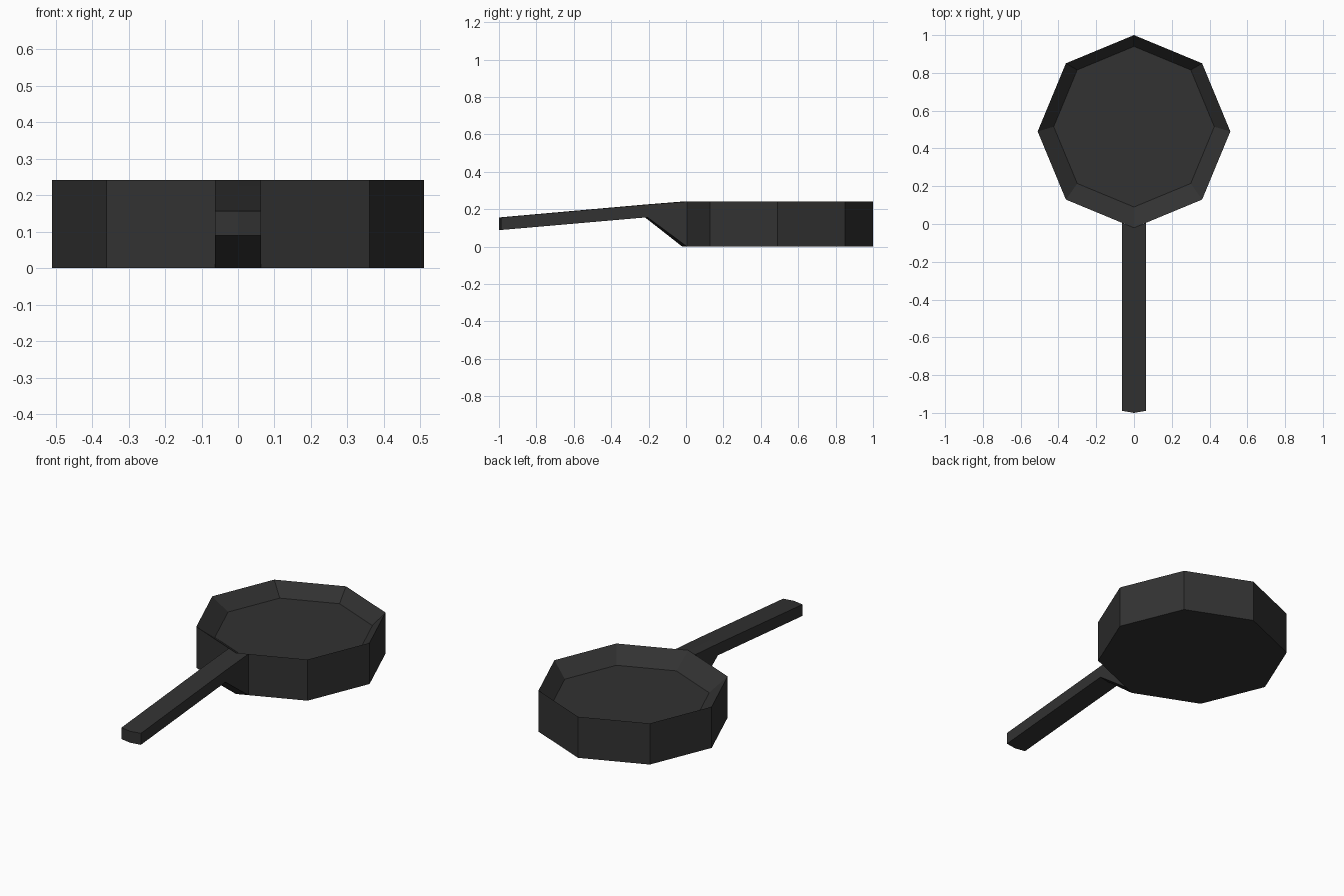
import bpy, bmesh, math

if "Cube" in bpy.data.objects:
    bpy.data.objects.remove(bpy.data.objects["Cube"])

iron = bpy.data.materials.new("dark iron")
iron.diffuse_color = (0.032, 0.032, 0.032, 1)
iron.use_nodes = True
iron.node_tree.nodes["Principled BSDF"].inputs["Base Color"].default_value = iron.diffuse_color


def finish(name, bm):
    bmesh.ops.recalc_face_normals(bm, faces=bm.faces)
    mesh = bpy.data.meshes.new(name)
    bm.to_mesh(mesh)
    bm.free()
    mesh.materials.append(iron)
    obj = bpy.data.objects.new(name, mesh)
    bpy.context.collection.objects.link(obj)


def ring(bm, radius, cy, z, n=8):
    return [bm.verts.new((radius * math.sin(i * math.tau / n),
                          cy + radius * math.cos(i * math.tau / n), z))
            for i in range(n)]


# Pan bowl: octagonal wall, knife-edge rim, sloped inside, slightly offset floor
bm = bmesh.new()
rings = [ring(bm, 0.51, 0.49, 0.0), ring(bm, 0.51, 0.49, 0.241),
         ring(bm, 0.425, 0.515, 0.162)]
for a, b in zip(rings, rings[1:]):
    for i in range(8):
        j = (i + 1) % 8
        bm.faces.new((a[i], a[j], b[j], b[i]))
bm.faces.new(rings[0])
bm.faces.new(rings[-1])
finish("pan_bowl", bm)

# Handle: side profile (y on centre line, z, set-back of the side edges),
# swept over three columns so its ends follow the bowl's corner
profile = [(-0.02, 0.241, 0.026), (-0.22, 0.225, 0.014), (-1.0, 0.156, 0.011),
           (-1.0, 0.089, 0.011), (-0.22, 0.157, 0.014), (-0.02, 0.0, 0.026)]
bm = bmesh.new()
cols = [[bm.verts.new((x, y + (back if x else 0), z)) for y, z, back in profile]
        for x in (-0.063, 0, 0.063)]
for a, b in zip(cols, cols[1:]):
    for i in range(len(profile) - 1):
        bm.faces.new((a[i], a[i + 1], b[i + 1], b[i]))
for c in (cols[0], cols[-1]):
    bm.faces.new((c[1], c[2], c[3], c[4]))
    bm.faces.new((c[0], c[1], c[4], c[5]))
# close against the bowl wall
for a, b in zip(cols, cols[1:]):
    bm.faces.new((a[0], b[0], b[5], a[5]))
finish("handle", bm)
